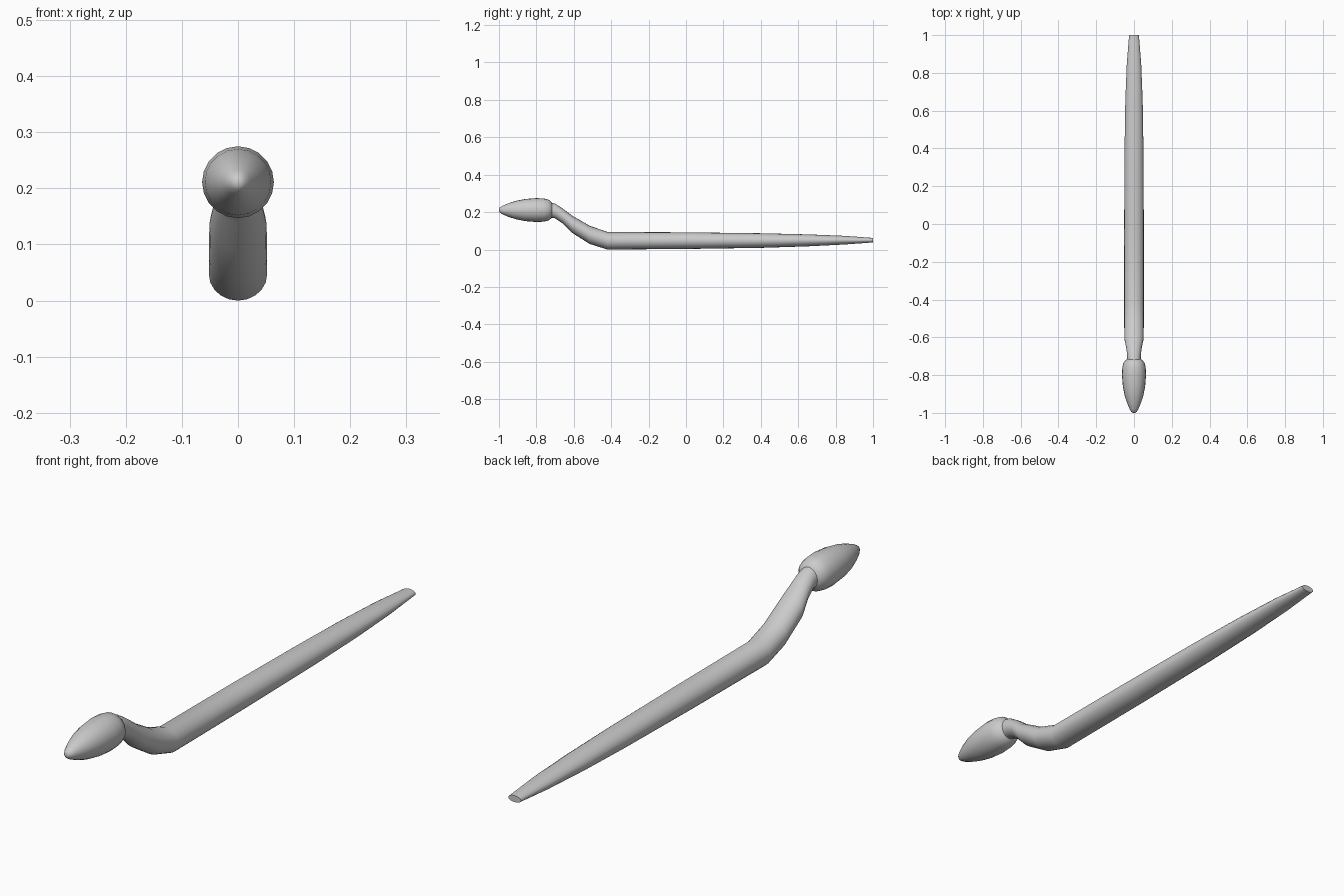
import bpy, bmesh
from math import cos, sin, pi, radians

if "Cube" in bpy.data.objects:
    bpy.data.objects.remove(bpy.data.objects["Cube"])


def loft(name, rings, sides):
    """Skin upright elliptical rings (y, bottom, top, half width) and cap the ends."""
    bm = bmesh.new()
    loops = []
    for y, low, high, w in rings:
        c, h = (low + high) / 2, (high - low) / 2
        loops.append([bm.verts.new((w * sin(2 * pi * i / sides), y,
                                    c + h * cos(2 * pi * i / sides)))
                      for i in range(sides)])
    for a, b in zip(loops, loops[1:]):
        for i in range(sides):
            j = (i + 1) % sides
            bm.faces.new((a[i], a[j], b[j], b[i]))
    bm.faces.new(loops[0])
    bm.faces.new(loops[-1])
    bmesh.ops.recalc_face_normals(bm, faces=bm.faces)
    mesh = bpy.data.meshes.new(name)
    bm.to_mesh(mesh)
    bm.free()
    obj = bpy.data.objects.new(name, mesh)
    bpy.context.collection.objects.link(obj)
    bpy.ops.object.select_all(action='DESELECT')
    obj.select_set(True)
    bpy.context.view_layer.objects.active = obj
    bpy.ops.object.shade_smooth_by_angle(angle=radians(40))
    return obj


# Long tapering handle with a raised, bent neck
loft("handle", [
    (1.00, 0.038, 0.062, 0.026),
    (0.85, 0.027, 0.073, 0.038),
    (0.65, 0.017, 0.081, 0.046),
    (0.40, 0.009, 0.087, 0.050),
    (0.00, 0.003, 0.092, 0.052),
    (-0.42, 0.000, 0.094, 0.052),
    (-0.515, 0.030, 0.127, 0.052),
    (-0.61, 0.090, 0.182, 0.051),
    (-0.66, 0.140, 0.220, 0.040),
    (-0.70, 0.167, 0.246, 0.036),
    (-0.75, 0.175, 0.256, 0.036),
], 20)

# Pointed bulb head
HEAD_Z = 0.211
profile = [(-1.0, 0.006), (-0.995, 0.014), (-0.98, 0.023), (-0.95, 0.036),
           (-0.91, 0.049), (-0.86, 0.059), (-0.80, 0.064), (-0.76, 0.062),
           (-0.735, 0.056), (-0.72, 0.044), (-0.71, 0.025)]
loft("head", [(y, HEAD_Z - r, HEAD_Z + r, r) for y, r in profile], 20)
